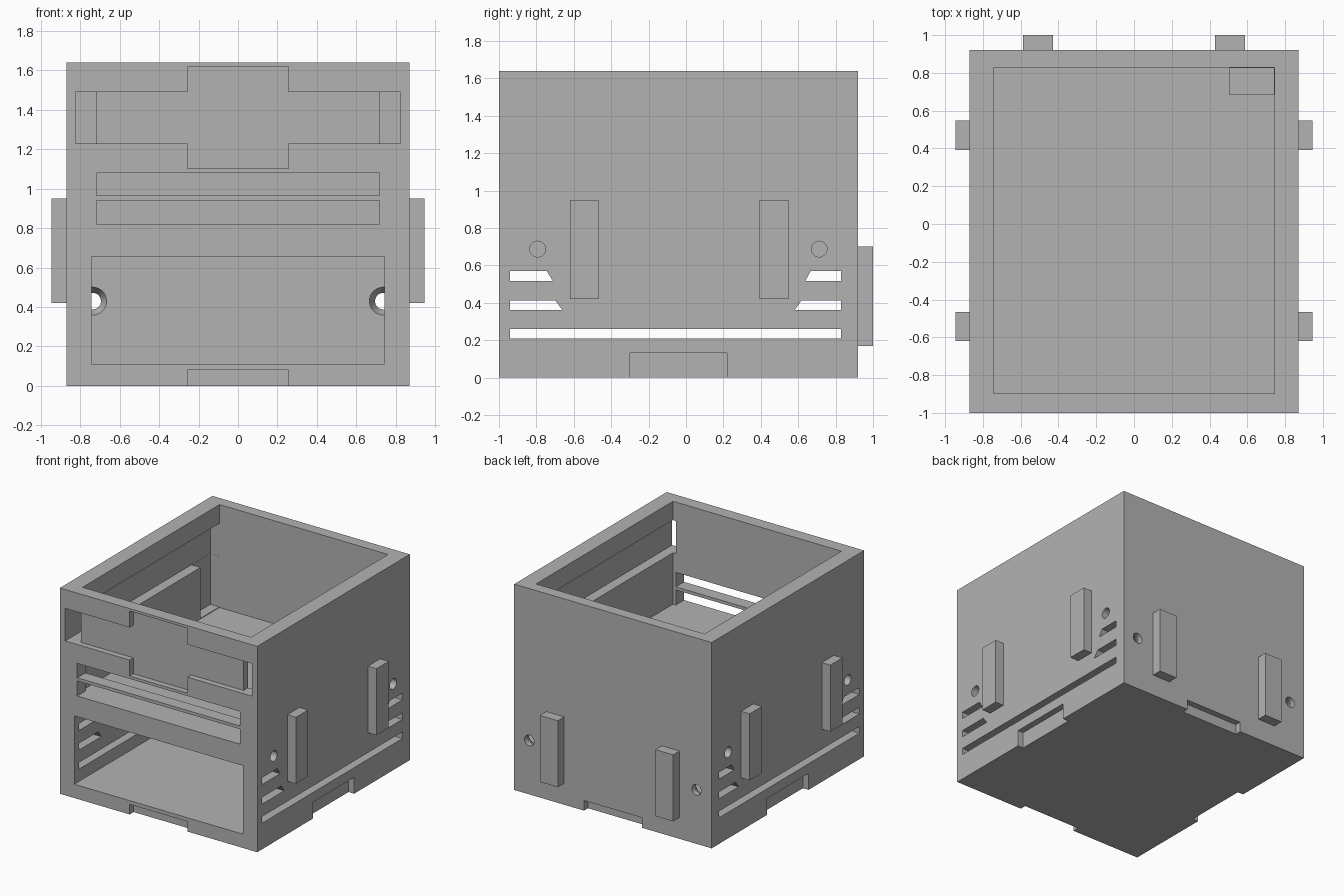
import bpy, bmesh
from mathutils import Matrix

if "Cube" in bpy.data.objects:
    bpy.data.objects.remove(bpy.data.objects["Cube"])

grey = bpy.data.materials.new("plain grey")
grey.use_nodes = True
grey.diffuse_color = (0.45, 0.45, 0.45, 1)
grey.node_tree.nodes["Principled BSDF"].inputs["Base Color"].default_value = grey.diffuse_color


def add_object(name, bm):
    mesh = bpy.data.meshes.new(name)
    bmesh.ops.recalc_face_normals(bm, faces=bm.faces)
    bm.to_mesh(mesh)
    bm.free()
    mesh.materials.append(grey)
    obj = bpy.data.objects.new(name, mesh)
    bpy.context.collection.objects.link(obj)
    return obj


def prism(name, outline, x0, x1):
    """Extrude a (y, z) outline along x."""
    bm = bmesh.new()
    face = bm.faces.new([bm.verts.new((x0, y, z)) for y, z in outline])
    moved = bmesh.ops.extrude_face_region(bm, geom=[face])["geom"]
    bmesh.ops.translate(bm, vec=(x1 - x0, 0, 0),
                        verts=[v for v in moved if isinstance(v, bmesh.types.BMVert)])
    return add_object(name, bm)


def box(name, x, y, z):
    return prism(name, [(y[0], z[0]), (y[1], z[0]), (y[1], z[1]), (y[0], z[1])], *x)


def cone(name, start, axis, length, r0, r1):
    bm = bmesh.new()
    turn = Matrix.Rotation(1.570796, 4, "Y" if axis == "X" else "X")
    bmesh.ops.create_cone(bm, cap_ends=True, segments=32, radius1=r0, radius2=r1,
                          depth=length, matrix=Matrix.Translation(start) @ turn)
    return add_object(name, bm)


def cut(cutter):
    mod = housing.modifiers.new("cut", "BOOLEAN")
    mod.operation, mod.solver, mod.object = "DIFFERENCE", "EXACT", cutter
    bpy.context.view_layer.objects.active = housing
    bpy.ops.object.modifier_apply(modifier=mod.name)
    bpy.data.objects.remove(cutter)


housing = box("housing", (-.87, .87), (-1, .92), (0, 1.64))

# upper open bay, lower bay open to the front, cable hole between them
cut(box("upper_bay", (-.743, .743), (-.897, .828), (.82, 1.8)))
cut(box("lower_bay", (-.743, .743), (-1.2, .829), (.11, .655)))
cut(box("cable_hole", (.505, .742), (.685, .827), (.6, .9)))

# cross-shaped front recess
cut(box("recess_wide", (-.823, .823), (-1.2, -.953), (1.23, 1.49)))
cut(box("recess_tall", (-.255, .255), (-1.2, -.953), (1.103, 1.62)))

# two wide front slots
for z in ((.82, .94), (.965, 1.08)):
    cut(box("front_slot", (-.717, .717), (-1.2, -.85), z))

# foot notches front and back
cut(box("front_notch", (-.255, .255), (-1.2, -.95), (-.1, .08)))
cut(box("back_notch", (-.255, .255), (.87, 1.2), (-.1, .08)))

for s in (-1, 1):
    def span(a, b):
        return tuple(sorted((s * a, s * b)))
    # side rail groove and its rear drop channel
    cut(box("rail_groove", span(.717, .823), (-1.1, .827), (1.23, 1.49)))
    cut(box("drop_channel", span(.7, .822), (.59, .826), (.825, 1.3)))
    # ventilation slots, shorter ones with slanted ends
    through = span(.7, 1)
    cut(box("long_vent", through, (-.94, .828), (.208, .26)))
    for z0, z1, f0, f1, b0, b1 in ((.36, .413, -.66, -.70, .58, .618),
                                   (.516, .57, -.712, -.745, .637, .667)):
        cut(prism("front_vent", [(-.94, z0), (f0, z0), (f1, z1), (-.94, z1)], *through))
        cut(prism("back_vent", [(b0, z0), (.828, z0), (.828, z1), (b1, z1)], *through))
    # side notch and screw holes
    cut(box("side_notch", span(.82, 1), (-.3, .22), (-.1, .13)))
    for y in (-.793, .712):
        cut(cone("side_hole", (s * .87, y, .687), "X", .22, .042, .042))
    cut(cone("back_hole", (s * .737, .9, .43), "Y", .2, .042, .042))
    cut(cone("countersink", (s * .737, .85, .43), "Y", .07, .042, .078))

    # mounting pegs
    side = "left" if s > 0 else "right"
    box(side + "_front_peg", span(.87, .945), (-.62, -.467), (.42, .95))
    box(side + "_rear_peg", span(.87, .945), (.393, .548), (.42, .95))
    box(side + "_back_peg", span(.43, .587), (.92, 1), (.17, .70))
